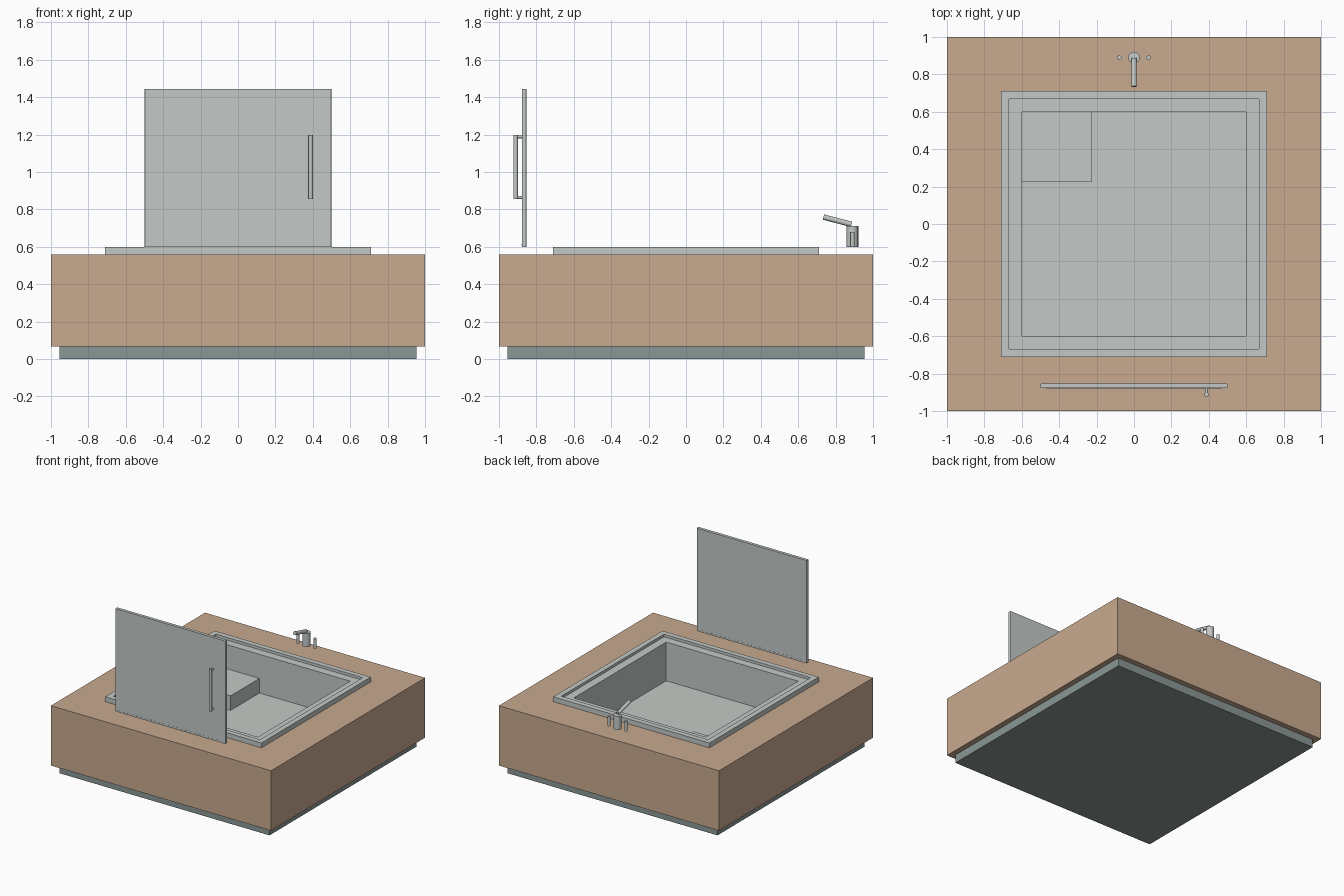
import bpy, bmesh, math
from mathutils import Matrix, Vector

if "Cube" in bpy.data.objects:
    bpy.data.objects.remove(bpy.data.objects["Cube"])


def material(name, rgb):
    m = bpy.data.materials.new(name)
    m.diffuse_color = (*rgb, 1)
    m.use_nodes = True
    m.node_tree.nodes["Principled BSDF"].inputs["Base Color"].default_value = m.diffuse_color
    return m


wood = material("wood", (0.578, 0.402, 0.275))
pale = material("pale_grey", (0.552, 0.591, 0.571))
dark = material("slate_grey", (0.254, 0.314, 0.305))


def finish(name, bm, mat):
    bmesh.ops.recalc_face_normals(bm, faces=bm.faces)
    me = bpy.data.meshes.new(name)
    bm.to_mesh(me)
    bm.free()
    me.materials.append(mat)
    ob = bpy.data.objects.new(name, me)
    bpy.context.collection.objects.link(ob)
    return ob


def box(name, lo, hi, mat, bevel=0):
    bm = bmesh.new()
    lo, hi = Vector(lo), Vector(hi)
    bmesh.ops.create_cube(bm, size=1, matrix=Matrix.Translation((lo + hi) / 2) @ Matrix.Diagonal((*(hi - lo), 1)))
    if bevel:  # round only the upright edges
        edges = [e for e in bm.edges if abs(e.verts[0].co.z - e.verts[1].co.z) > 0.01]
        bmesh.ops.bevel(bm, geom=edges, offset=bevel, segments=2, profile=0.5, affect='EDGES')
    return finish(name, bm, mat)


def rod(name, a, b, r, mat, sides=12):
    a, b = Vector(a), Vector(b)
    rot = (b - a).to_track_quat('Z', 'Y').to_matrix().to_4x4()
    bm = bmesh.new()
    bmesh.ops.create_cone(bm, cap_ends=True, segments=sides, radius1=r, radius2=r,
                          depth=(b - a).length, matrix=Matrix.Translation((a + b) / 2) @ rot)
    return finish(name, bm, mat)


def square_shell(name, profile, mat):
    """Square rings given as (half width, z), joined in order and capped at both ends."""
    bm = bmesh.new()
    rings = [[bm.verts.new((sx * h, sy * h, z)) for sx, sy in ((-1, -1), (1, -1), (1, 1), (-1, 1))]
             for h, z in profile]
    for p, q in zip(rings, rings[1:]):
        for i in range(4):
            j = (i + 1) % 4
            bm.faces.new((p[i], p[j], q[j], q[i]))
    bm.faces.new(rings[0])
    bm.faces.new(rings[-1])
    return finish(name, bm, mat)


# plinth and wooden surround with a recess for the tub
box("plinth", (-0.955, -0.955, 0), (0.955, 0.955, 0.068), dark)
square_shell("wood_surround", [(1, 0.068), (1, 0.56), (0.64, 0.56), (0.64, 0.2)], wood)

# tub: raised rim, shallow ledge, walls and floor
square_shell("tub", [(0.63, 0.22), (0.63, 0.56), (0.71, 0.56), (0.71, 0.60), (0.667, 0.60),
                     (0.667, 0.578), (0.60, 0.578), (0.60, 0.26)], pale)
box("corner_seat", (-0.6, 0.225, 0.26), (-0.225, 0.6, 0.38), pale)

# screen panel with bottom seal and handle
box("screen_panel", (-0.5, -0.878, 0.6), (0.5, -0.853, 1.445), pale, bevel=0.005)
box("screen_seal", (-0.47, -0.879, 0.608), (0.47, -0.852, 0.615), pale)
rod("handle_bar", (0.388, -0.911, 0.855), (0.388, -0.911, 1.197), 0.0125, pale)
for label, z in (("lower", 0.864), ("upper", 1.188)):
    rod(label + "_handle_mount", (0.388, -0.911, z), (0.388, -0.875, z), 0.008, pale)

# tap with tilted spout and two knobs
rod("tap_body", (0, 0.89, 0.6), (0, 0.89, 0.712), 0.031, pale, 16)
rod("tap_spout", (0, 0.885, 0.72), (0, 0.735, 0.759), 0.0145, pale)
for label, s in (("left", -1), ("right", 1)):
    rod(label + "_tap_knob", (s * 0.078, 0.89, 0.6), (s * 0.078, 0.89, 0.68), 0.012, pale)

# smooth the round parts, keep sharp edges
for ob in bpy.data.objects:
    ob.select_set(any(k in ob.name for k in ("tap", "handle")))
    if ob.select_get():
        bpy.context.view_layer.objects.active = ob
bpy.ops.object.shade_smooth_by_angle(angle=math.radians(35))
